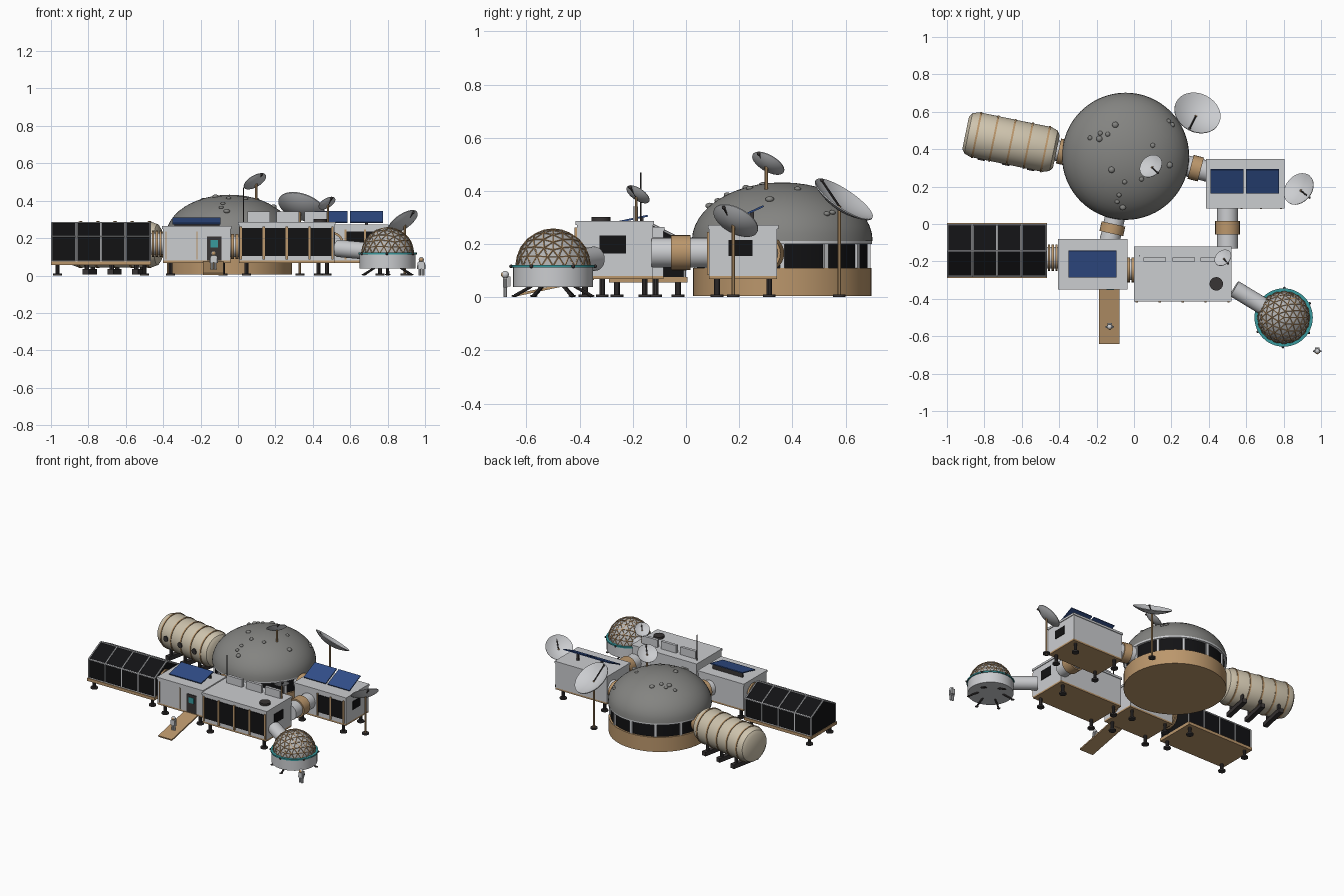
import bpy, bmesh
from math import sin, cos, pi, radians, sqrt, atan2
from mathutils import Vector, Matrix

cube = bpy.data.objects.get("Cube")
if cube:
    bpy.data.objects.remove(cube, do_unlink=True)
smooth = []

def material(name, *rgb):
    m = bpy.data.materials.new(name)
    m.use_nodes = True
    m.diffuse_color = (*rgb, 1)
    m.node_tree.nodes["Principled BSDF"].inputs["Base Color"].default_value = (*rgb, 1)
    return m

WHITE = material("hull white", .6, .61, .63)
GREY = material("regolith grey", .23, .23, .22)
TAN = material("tan trim", .5, .31, .15)
BLACK = material("black glass", .006, .006, .007)
BLUE = material("solar blue", .03, .075, .25)
BEIGE = material("fabric beige", .62, .55, .42)
TEAL = material("teal", .04, .32, .34)
DARK = material("dark metal", .04, .035, .035)
PANEL = material("dome panel grey", .45, .45, .45)

def finish(name, bm, mat, is_smooth=True):
    mesh = bpy.data.meshes.new(name)
    bm.to_mesh(mesh)
    bm.free()
    mesh.materials.append(mat)
    ob = bpy.data.objects.new(name, mesh)
    bpy.context.collection.objects.link(ob)
    if is_smooth:
        smooth.append(ob)

def box(name, x, y, z, mat, tilt=0, turn=0):
    bm = bmesh.new()
    mid = Vector([sum(r) / 2 for r in (x, y, z)])
    size = [r[1] - r[0] for r in (x, y, z)]
    m = Matrix.Translation(mid) @ Matrix.Rotation(turn, 4, 'Z') @ Matrix.Rotation(tilt, 4, 'X')
    bmesh.ops.create_cube(bm, size=1, matrix=m @ Matrix.Diagonal((*size, 1)))
    finish(name, bm, mat, False)

def tubes(name, pairs, r, mat, seg=24):
    """One object made of straight rods between pairs of points."""
    bm = bmesh.new()
    for a, b in pairs:
        a, b = Vector(a), Vector(b)
        m = Matrix.Translation((a + b) / 2) @ (b - a).to_track_quat('Z', 'Y').to_matrix().to_4x4()
        bmesh.ops.create_cone(bm, cap_ends=True, segments=seg, radius1=r, radius2=r, depth=(b - a).length, matrix=m)
    finish(name, bm, mat)

def tube(name, a, b, r, mat, seg=24):
    tubes(name, [(a, b)], r, mat, seg)

def ball(name, p, r, mat, flat=1):
    bm = bmesh.new()
    m = Matrix.Translation(p) @ Matrix.Diagonal((1, 1, flat, 1))
    bmesh.ops.create_uvsphere(bm, u_segments=12, v_segments=8, radius=r, matrix=m)
    finish(name, bm, mat)

def lathe(name, profile, mat, origin, axis=(0, 0, 1), seg=48):
    """Revolve (radius, height) points about an axis through the origin."""
    bm = bmesh.new()
    verts = [bm.verts.new((r, 0, h)) for r, h in profile]
    edges = [bm.edges.new(p) for p in zip(verts, verts[1:])]
    bmesh.ops.spin(bm, geom=verts + edges, axis=(0, 0, 1), cent=(0, 0, 0), angle=2 * pi, steps=seg)
    bmesh.ops.remove_doubles(bm, verts=bm.verts[:], dist=1e-5)
    bmesh.ops.recalc_face_normals(bm, faces=bm.faces[:])
    m = Matrix.Translation(origin) @ Vector(axis).to_track_quat('Z', 'Y').to_matrix().to_4x4()
    bmesh.ops.transform(bm, matrix=m, verts=bm.verts[:])
    finish(name, bm, mat)

def dish(name, centre, axis, r, ground, rod=.007):
    """Shallow bowl on a mast, with a feed rod leaning the opposite way."""
    n, c = Vector(axis).normalized(), Vector(centre)
    bowl = [(r * i / 8, .28 * r * (i * i / 64 - 1)) for i in range(9)]
    lathe(name, bowl + [(p, h - .04 * r) for p, h in reversed(bowl)], WHITE, c, n, 32)
    base = c - n * r * .27
    tip = base + Vector((-n.x, -n.y, n.z)) * r * .95
    tube(name + "_feed", base, tip, .004, DARK, 8)
    ball(name + "_feed_tip", tip, .007, DARK)
    tube(name + "_mast", (base.x, base.y, ground), base, rod, TAN, 10)
    if ground == 0:
        tube(name + "_foot", (base.x, base.y, 0), (base.x, base.y, .01), .024, DARK)

def leg(x, y, top=.08):
    tube("support_leg", (x, y, 0), (x, y, top), .011, DARK, 10)
    tube("foot_pad", (x, y, 0), (x, y, .01), .024, DARK, 12)

def link(name, a, b, r, ring, half, places):
    """Round corridor with tan collars at the given fractions."""
    a, b = Vector(a), Vector(b)
    d = (b - a).normalized() * half
    tube(name, a, b, r, WHITE)
    tubes(name + "_collar", [(a.lerp(b, t) - d, a.lerp(b, t) + d) for t in places], ring, TAN)

def grow(r, e):
    return r[0] - e, r[1] + e

def cabin(name, x, y, top):
    box(name + "_floor", x, y, (.068, .08), TAN)
    box(name + "_body", x, y, (.08, top - .015), WHITE)
    box(name + "_roof", grow(x, .005), grow(y, .005), (top - .015, top), WHITE)
    for lx in grow(x, -.04):
        for ly in grow(y, -.03):
            leg(lx, ly)

# Central domed hall
DC, RISE, RAD = Vector((-.045, .362, 0)), .22, .34
lathe("hall_base", [(0, .005), (.335, .005), (.335, .11), (0, .11)], TAN, DC, seg=64)
lathe("hall_glazing", [(.322, .11), (.322, .205)], BLACK, DC, seg=64)
lathe("hall_band", [(.32, .2), (.338, .2), (.338, .215), (.3, .215)], WHITE, DC, seg=64)
arc = [pi / 2 * i / 12 for i in range(13)]
lathe("hall_dome", [(RAD * cos(t), .212 + RISE * sin(t)) for t in arc], GREY, DC, seg=64)
for i in range(12):
    a = i * pi / 6
    p = DC + Vector((cos(a), sin(a), 0)) * .325
    box("hall_mullion", grow((p.x, p.x), .007), grow((p.y, p.y), .009), (.11, .2), WHITE, turn=a)
rocks = [(-.1, .53), (-.18, .485), (-.235, .46), (-.185, .455), (-.14, .48), (.1, .42), (-.12, .29), (-.05, .225),
         (.04, .24), (.19, .315), (-.08, .155), (-.09, .12), (-.06, .09), (.185, .55), (.205, .53)]
for i, (x, y) in enumerate(rocks):
    z = .212 + RISE * sqrt(1 - ((x - DC.x) ** 2 + (y - DC.y) ** 2) / RAD ** 2)
    ball("dome_rock", (x, y, z), .017 if i % 3 == 0 else .013, GREY, .7)

# Cabins
cabin("entry_cabin", (-.4, -.04), (-.345, -.085), .265)
cabin("work_cabin", (.005, .515), (-.41, -.125), .287)
cabin("power_cabin", (.39, .8), (.087, .343), .272)

# Entry cabin door, trim, ramp and roof panel
box("door", (-.165, -.088), (-.35, -.345), (.08, .21), DARK)
box("door_window", (-.146, -.108), (-.353, -.349), (.15, .19), TEAL)
for x in (-.385, -.22):
    box("entry_trim", grow((x, x), .003), (-.349, -.344), (.085, .235), TAN)
box("ramp", (-.187, -.078), (-.645, -.343), (.034, .044), TAN, tilt=radians(12))
box("entry_solar_panel", (-.35, -.093), (-.288, -.142), (.288, .295), BLUE, tilt=radians(12))
box("entry_panel_stand", (-.34, -.1), (-.17, -.16), (.26, .3), DARK)

# Work cabin windows and roof fittings
box("work_window_front", (.012, .51), (-.414, -.41), (.105, .255), BLACK)
for i in range(5):
    x = .015 + i * .1225
    box("work_mullion", grow((x, x), .006), (-.419, -.41), (.085, .262), TAN)
box("work_window_side", (.515, .519), (-.326, -.225), (.165, .232), BLACK)
for x in (.05, .205, .355):
    box("roof_panel", (x, x + .122), (-.2, -.18), (.285, .342), WHITE)
tube("roof_vent", (.44, -.32, .285), (.44, -.32, .302), .036, DARK)
tube("antenna", (.03, -.17, .28), (.03, -.17, .47), .003, DARK, 8)

# Power cabin windows and roof panels
box("power_window_front", (.575, .785), (.083, .087), (.11, .235), BLACK)
for x in (.575, .68, .785):
    box("power_mullion", grow((x, x), .005), (.079, .087), (.085, .245), TAN)
box("power_window_side", (.8, .804), (.16, .25), (.155, .215), BLACK)
for x in (.41, .6):
    box("power_solar_panel", (x, x + .175), (.158, .298), (.31, .317), BLUE, tilt=radians(25))
    box("panel_stand", (x + .08, x + .095), (.24, .255), (.27, .32), DARK)

# Connecting corridors
link("power_to_work", (.5, -.13, .168), (.5, .09, .168), .056, .066, .036, [.5])
link("hall_to_power", (.26, .317, .165), (.4, .28, .165), .056, .066, .028, [.5])
link("hall_to_entry", (-.13, -.09, .165), (-.092, .08, .165), .054, .065, .026, [.38])
link("entry_to_work", (-.045, -.245, .155), (.01, -.245, .155), .055, .067, .007, [.28, .72])
link("entry_to_greenhouse", (-.475, -.18, .17), (-.395, -.18, .17), .058, .07, .006, [.25, .5, .75])
link("habitat_to_hall", (-.45, .4, .165), (-.34, .377, .165), .055, .068, .02, [.6])
tube("lab_corridor", (.535, -.345, .145), (.7, -.445, .13), .046, WHITE)

# Gabled greenhouse
G0, G1 = -.995, -.47
gable = [(-.28, .075), (-.28, .21), (-.143, .282), (-.005, .21), (-.005, .075)]
bm = bmesh.new()
ends = [[bm.verts.new((x, *p)) for p in gable] for x in (G0, G1)]
for loop in ends:
    bm.faces.new(loop)
for i in range(5):
    j = (i + 1) % 5
    bm.faces.new((ends[0][i], ends[0][j], ends[1][j], ends[1][i]))
bmesh.ops.recalc_face_normals(bm, faces=bm.faces[:])
finish("greenhouse_glass", bm, BLACK, False)
columns = [G0 + (G1 - G0) * i / 4 for i in range(5)]
tubes("greenhouse_ribs", [((x, *p), (x, *q)) for x in columns for p, q in zip(gable, gable[1:])], .005, WHITE, 6)
tubes("greenhouse_rails", [((G0, *p), (G1, *p)) for p in gable], .005, WHITE, 6)
box("greenhouse_deck", (-1, -.465), (-.29, .005), (.055, .076), TAN)
for x in (-.965, -.5):
    for y in (-.26, -.03):
        leg(x, y, .06)

# Inflatable habitat
HA, HB, R = Vector((-.9, .488, .165)), Vector((-.415, .388, .165)), .122
L, hd = (HB - HA).length, (HB - HA).normalized()
side = Vector((hd.y, -hd.x, 0))
end = [(0, 0), (R * .72, 0), (R * .9, .015), (R, .05)]
lathe("habitat_shell", end + [(r, L - h) for r, h in reversed(end)], BEIGE, HA, hd)
straps = [HA + hd * (.06 + i * (L - .12) / 4) for i in range(5)]
tubes("habitat_straps", [(p - hd * .005, p + hd * .005) for p in straps], R + .004, TAN, 48)
for i in range(3):
    p = HA + hd * (.11 + i * .135)
    tube("habitat_porthole", p + side * (R - .01), p + side * (R + .006), .02, DARK, 16)
    for q in (p - side * .075, p + side * .075):
        tube("habitat_strut", (q.x, q.y, .02), (q.x, q.y, .09), .012, DARK, 8)
    box("habitat_skid", grow((p.x, p.x), .016), grow((p.y, p.y), .11), (.005, .035), DARK, turn=atan2(hd.y, hd.x))

# Geodesic laboratory
LC, up = Vector((.8, -.5, 0)), Vector((0, 0, .116))
lathe("lab_drum", [(0, .038), (.15, .038), (.15, .118), (0, .118)], WHITE, LC)
lathe("lab_ring", [(.135, .112), (.156, .112), (.156, .122), (.135, .122)], TEAL, LC)
bm = bmesh.new()
bmesh.ops.create_icosphere(bm, subdivisions=3, radius=.14, matrix=Matrix.Translation(LC + up))
bmesh.ops.delete(bm, geom=[v for v in bm.verts if v.co.z < up.z - .03], context='VERTS')
lattice = [tuple(v.co.copy() for v in e.verts) for e in bm.edges if max(v.co.z for v in e.verts) > up.z]
finish("lab_dome_panels", bm, PANEL, False)
tubes("lab_dome_lattice", lattice, .003, TAN, 5)
for i in range(6):
    a = i * pi / 3 + .5
    d = Vector((cos(a), sin(a), 0))
    foot = LC + d * .145 + Vector((0, 0, .005))
    tube("lab_leg", LC + d * .08 + Vector((0, 0, .042)), foot, .006, DARK, 8)
    ball("lab_foot", foot, .012, DARK, .35)
    ball("lab_light", LC + d * .158 + up, .007, DARK)

# Dish antennas
dish("hall_dish", (.09, .31, .505), (-.59, .58, 1), .067, .38)
dish("large_dish", (.34, .595, .37), (.34, .67, 1), .128, 0)
dish("side_dish", (.88, .188, .29), (-.68, .55, 1), .092, 0)
dish("roof_dish", (.475, -.18, .388), (-.6, .67, 1), .05, .28, .005)

# Crew figures
for x, y, z in ((-.13, -.55, .033), (.98, -.68, 0)):
    for s in (-.009, .009):
        tube("crew_leg", (x + s, y, z), (x + s, y, z + .04), .007, WHITE, 8)
        tube("crew_arm", (x + s * 2, y, z + .035), (x + s * 1.7, y, z + .07), .005, WHITE, 8)
    box("crew_torso", grow((x, x), .015), grow((y, y), .009), (z + .036, z + .074), WHITE)
    box("crew_pack", grow((x, x), .012), (y + .009, y + .02), (z + .04, z + .078), PANEL)
    ball("crew_helmet", (x, y, z + .085), .014, WHITE)
    ball("crew_visor", (x, y - .006, z + .085), .0105, TAN)

bpy.ops.object.select_all(action='DESELECT')
for ob in smooth:
    ob.select_set(True)
bpy.context.view_layer.objects.active = smooth[0]
bpy.ops.object.shade_smooth_by_angle(angle=radians(35))
